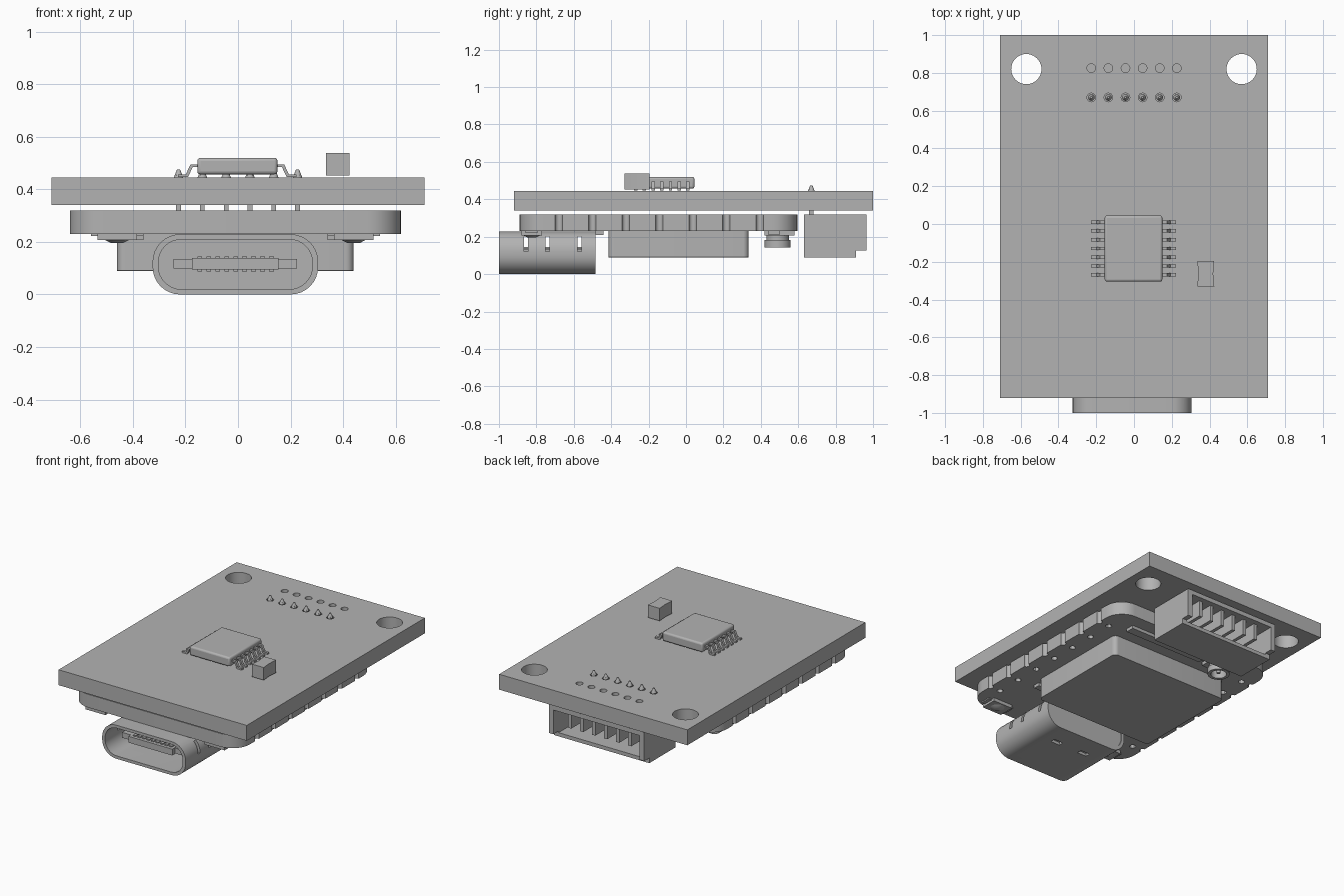
import bpy, bmesh, math
from mathutils import Matrix, Vector

cube = bpy.data.objects.get("Cube")
if cube:
    bpy.data.objects.remove(cube, do_unlink=True)

grey = bpy.data.materials.new("plain grey")
grey.use_nodes = True
GREY = (0.45, 0.45, 0.45, 1)
grey.diffuse_color = GREY
grey.node_tree.nodes["Principled BSDF"].inputs["Base Color"].default_value = GREY


def finish(name, bm, smooth=True):
    bmesh.ops.recalc_face_normals(bm, faces=bm.faces)
    me = bpy.data.meshes.new(name)
    bm.to_mesh(me)
    bm.free()
    me.materials.append(grey)
    ob = bpy.data.objects.new(name, me)
    bpy.context.collection.objects.link(ob)
    bpy.ops.object.select_all(action='DESELECT')
    ob.select_set(True)
    bpy.context.view_layer.objects.active = ob
    if smooth:
        bpy.ops.object.shade_smooth_by_angle(angle=math.radians(30))
    return ob


def add_box(bm, xs, ys, zs):
    size = Vector((xs[1] - xs[0], ys[1] - ys[0], zs[1] - zs[0]))
    mid = Vector((sum(xs), sum(ys), sum(zs))) / 2
    bmesh.ops.create_cube(bm, size=1, matrix=Matrix.Translation(mid) @ Matrix.Diagonal((*size, 1)))


def boxes(name, items, bevel=0.0):
    bm = bmesh.new()
    for item in items:
        add_box(bm, *item)
    ob = finish(name, bm, False)
    if bevel:
        mod = ob.modifiers.new("soft edges", 'BEVEL')
        mod.width, mod.segments = bevel, 3
        bpy.ops.object.shade_smooth_by_angle(angle=math.radians(30))
    return ob


def circle(x, y, r, n=24):
    return [(x + r * math.cos(2 * math.pi * i / n), y + r * math.sin(2 * math.pi * i / n)) for i in range(n)]


def arc(x, y, r, a0, a1, n=8):
    angles = [math.radians(a0 + (a1 - a0) * i / n) for i in range(n + 1)]
    return [(x + r * math.cos(a), y + r * math.sin(a)) for a in angles]


def round_rect(x0, x1, y0, y1, r, notches=(), nr=0.02):
    """Rounded outline with optional half-round notches down both long edges."""
    pts = arc(x1 - r, y0 + r, r, -90, 0)
    for y in notches:
        pts += arc(x1, y, nr, 270, 90)
    pts += arc(x1 - r, y1 - r, r, 0, 90) + arc(x0 + r, y1 - r, r, 90, 180)
    for y in reversed(notches):
        pts += arc(x0, y, nr, 90, -90)
    return pts + arc(x0 + r, y0 + r, r, 180, 270)


def plate(name, loops, z0, z1, upright=False):
    """Extrude an outline with holes; upright plates run along -y instead of z."""
    cu = bpy.data.curves.new(name, 'CURVE')
    cu.dimensions, cu.fill_mode, cu.extrude = '2D', 'BOTH', (z1 - z0) / 2
    for loop in loops:
        sp = cu.splines.new('POLY')
        sp.points.add(len(loop) - 1)
        for p, (x, y) in zip(sp.points, loop):
            p.co = (x, y, 0, 1)
        sp.use_cyclic_u = True
    tmp = bpy.data.objects.new(name + " outline", cu)
    bpy.context.collection.objects.link(tmp)
    me = bpy.data.meshes.new_from_object(tmp.evaluated_get(bpy.context.evaluated_depsgraph_get()))
    bpy.data.objects.remove(tmp, do_unlink=True)
    bm = bmesh.new()
    bm.from_mesh(me)
    bpy.data.meshes.remove(me)
    bmesh.ops.remove_doubles(bm, verts=bm.verts, dist=1e-5)
    bm.transform(Matrix.Translation((0, 0, (z0 + z1) / 2)))
    if upright:
        bm.transform(Matrix.Rotation(math.pi / 2, 4, 'X'))
    return finish(name, bm)


def cylinders(name, items, seg=24):
    """Each item: x, y, z0, z1, lower radius, upper radius."""
    bm = bmesh.new()
    for x, y, z0, z1, r0, r1 in items:
        bmesh.ops.create_cone(bm, cap_ends=True, segments=seg, radius1=r0, radius2=r1,
                              depth=z1 - z0, matrix=Matrix.Translation((x, y, (z0 + z1) / 2)))
    return finish(name, bm)


# Main board with mounting holes and two rows of pin holes
pin_x = [-0.226 + 0.0905 * i for i in range(6)]
rect = [(-0.71, -0.92), (0.71, -0.92), (0.71, 1.0), (-0.71, 1.0)]
holes = [circle(s * 0.57, 0.82, 0.08, 40) for s in (-1, 1)]
holes += [circle(x, y, 0.023, 16) for x in pin_x for y in (0.67, 0.825)]
plate("main_board", [rect] + holes, 0.34, 0.445)

# Module board with notched edges and a row of holes beside each edge
notch_y = [-0.68 + 0.179 * i for i in range(7)]
outline = round_rect(-0.64, 0.62, -0.89, 0.595, 0.13, notch_y)
pads = [circle(x, y, 0.02, 12) for x in (-0.56, 0.54) for y in notch_y]
plate("module_board", [outline] + pads, 0.23, 0.32)

# Shield can under the module
can = plate("shield_can", [round_rect(-0.46, 0.44, -0.415, 0.335, 0.03)], 0.09, 0.23)
mod = can.modifiers.new("soft edges", 'BEVEL')
mod.width, mod.segments, mod.limit_method = 0.018, 3, 'ANGLE'
mod.angle_limit = math.radians(60)

# Socket shell, cut by side slots and two bottom windows
shell = plate("socket_shell", [round_rect(-0.325, 0.305, 0, 0.229, 0.105),
                               round_rect(-0.303, 0.283, 0.02, 0.209, 0.087)], 0.485, 1.0, True)
cuts = [((-0.5, 0.5), (y - 0.011, y + 0.011), (0.12, 0.2)) for y in (-0.855, -0.74, -0.57)]
cuts += [((x - 0.035, x + 0.035), (-0.66, -0.625), (-0.05, 0.05)) for x in (-0.12, 0.1)]
cutter = boxes("shell_cutter", cuts)
cutter.hide_render = True
cutter.hide_viewport = True
cutter.display_type = 'WIRE'
mod = shell.modifiers.new("slots", 'BOOLEAN')
mod.object, mod.operation, mod.solver = cutter, 'DIFFERENCE', 'EXACT'
plate("socket_back", [round_rect(-0.31, 0.29, 0.01, 0.22, 0.095)], 0.49, 0.54, True)

# Socket tongue with contacts
boxes("socket_tongue", [((-0.175, 0.155), (-0.93, -0.52), (0.095, 0.138)),
                        ((-0.245, -0.135), (-0.9, -0.52), (0.098, 0.135)),
                        ((0.115, 0.225), (-0.9, -0.52), (0.098, 0.135))])
boxes("tongue_contacts", [((x - 0.009, x + 0.009), (-0.91, -0.55), (z, z + 0.01))
                          for x in [-0.145 + 0.034 * i for i in range(9)] for z in (0.088, 0.135)])

# Push buttons on both sides of the socket
boxes("button_bases", [((x - 0.075, x + 0.075), (-0.88, -0.77), (0.207, 0.23)) for x in (-0.46, 0.44)]
      + [((x - 0.1, x + 0.1), (-0.86, -0.79), (0.222, 0.23)) for x in (-0.46, 0.44)])
cylinders("button_caps", [(x, -0.825, 0.195, 0.207, 0.022, 0.045) for x in (-0.46, 0.44)])

# Small parts under the module
boxes("small_chips", [((x - 0.04, x + 0.04), (-0.485, -0.44), (0.208, 0.23)) for x in (-0.4, 0.38)]
      + [((-0.17, 0.43), (0.44, 0.5), (0.208, 0.23))])

# Round aerial socket
boxes("aerial_base", [((-0.37, -0.21), (0.42, 0.58), (0.207, 0.23))])
plate("aerial_ring", [circle(-0.29, 0.49, 0.07, 32), circle(-0.29, 0.49, 0.05, 32)], 0.142, 0.182)
plate("aerial_neck", [circle(-0.29, 0.49, 0.06, 32), circle(-0.29, 0.49, 0.05, 32)], 0.182, 0.21)
cylinders("aerial_pin", [(-0.29, 0.49, 0.15, 0.21, 0.012, 0.016)], 16)

# Cable connector, open to the back, with a row of blades inside
jx, jy = (-0.36, 0.36), (0.63, 0.965)
boxes("cable_connector", [(jx, jy, (0.29, 0.32)),
                          (jx, (0.63, 0.7), (0.09, 0.29)),
                          (jx, (0.7, 0.91), (0.09, 0.115))]
      + [(x, (0.7, 0.91), (0.115, 0.29)) for x in ((-0.36, -0.325), (0.325, 0.36))]
      + [(x, (0.91, 0.965), (0.125, 0.29)) for x in ((-0.36, -0.325), (0.325, 0.36))])
boxes("connector_blades", [((x - 0.012, x + 0.012), (0.7, 0.93), (0.18, 0.29)) for x in pin_x])

# Header pins through the board with pointed tips
boxes("header_pins", [((x - 0.009, x + 0.009), (0.658, 0.682), (0.3, 0.455)) for x in pin_x])
cylinders("pin_tips", [(x, 0.67, 0.445, 0.475, 0.018, 0.006) for x in pin_x], 12)

# Chip with bent leads on both sides
boxes("chip_body", [((-0.155, 0.15), (-0.305, 0.045), (0.457, 0.52))], 0.012)
bend = [(0.14, 0.484), (0.17, 0.484), (0.188, 0.446), (0.225, 0.446),
        (0.225, 0.457), (0.196, 0.457), (0.178, 0.495), (0.14, 0.495)]
for side, label in ((1, "left"), (-1, "right")):
    for i in range(7):
        y = 0.01 - 0.0465 * i
        plate(f"chip_lead_{label}_{i + 1}", [[(side * x - 0.0025, z) for x, z in bend]],
              -y - 0.009, -y + 0.009, True)

# Capacitor with slightly waisted sides
waist = [(0.335, -0.33), (0.425, -0.33), (0.419, -0.263), (0.425, -0.195), (0.335, -0.195), (0.341, -0.263)]
plate("capacitor", [waist], 0.452, 0.538)
